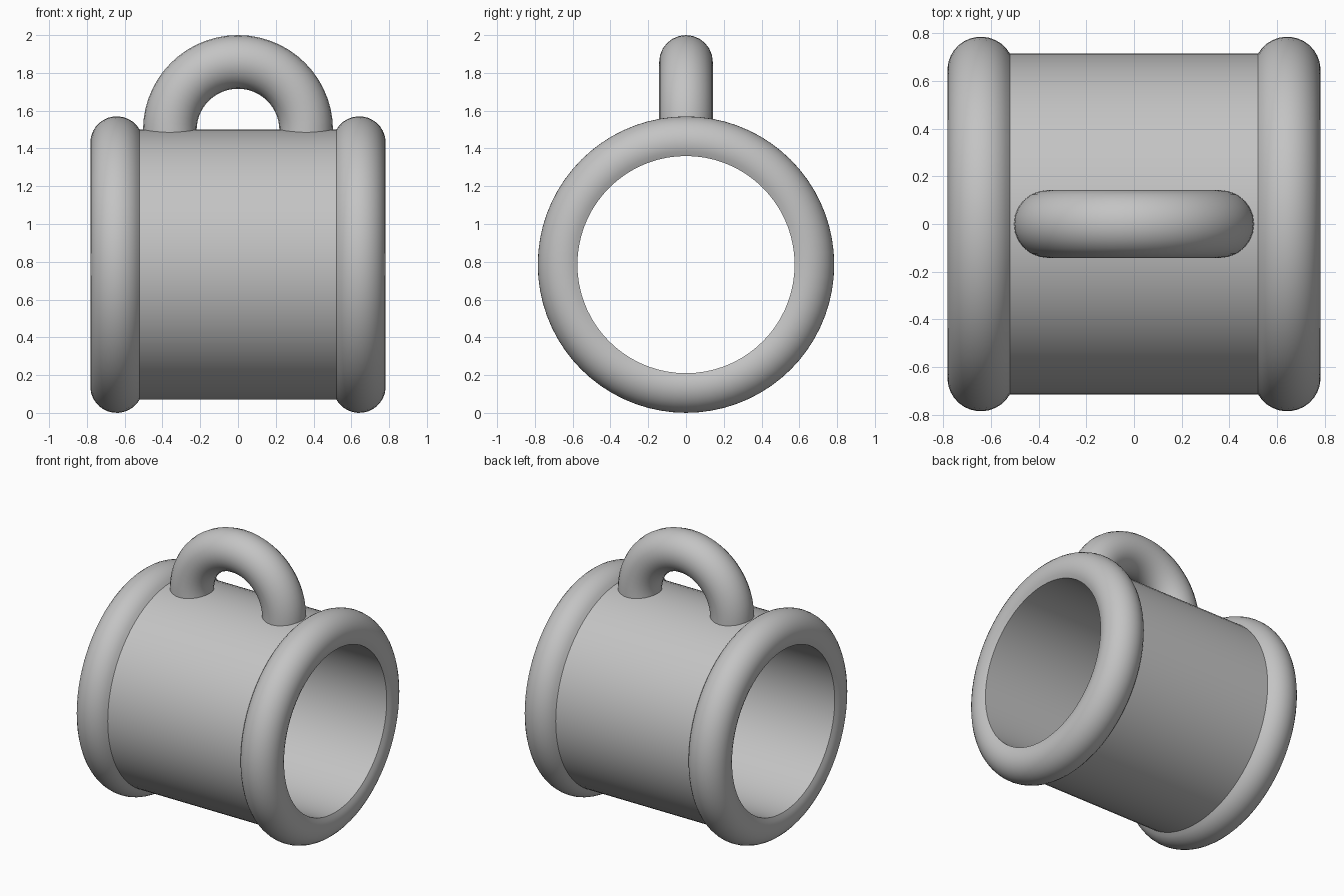
import bpy, bmesh, math
from mathutils import Matrix, Vector

cube = bpy.data.objects.get("Cube")
if cube:
    bpy.data.objects.remove(cube, do_unlink=True)

CENTRE_Z = 0.785       # barrel axis height
OUTER, BORE = 0.715, 0.575
RIM_X, RIM_R, RIM_T = 0.642, 0.645, 0.14
HANDLE_Z, HANDLE_R, HANDLE_T = 1.497, 0.361, 0.142

grey = bpy.data.materials.new("plain grey")
grey.use_nodes = True
colour = (0.55, 0.55, 0.55, 1.0)
grey.diffuse_color = colour
grey.node_tree.nodes["Principled BSDF"].inputs["Base Color"].default_value = colour


def finish(bm, name):
    """Turn a bmesh into a smooth grey object."""
    bmesh.ops.remove_doubles(bm, verts=bm.verts, dist=1e-5)
    bmesh.ops.recalc_face_normals(bm, faces=bm.faces)
    mesh = bpy.data.meshes.new(name)
    bm.to_mesh(mesh)
    bm.free()
    mesh.materials.append(grey)
    obj = bpy.data.objects.new(name, mesh)
    bpy.context.collection.objects.link(obj)
    bpy.ops.object.select_all(action='DESELECT')
    bpy.context.view_layer.objects.active = obj
    obj.select_set(True)
    bpy.ops.object.shade_smooth_by_angle(angle=math.radians(35))
    return obj


# Barrel: hollow tube with a round rim at each end, turned about the x axis
start = math.asin((BORE - RIM_R) / RIM_T)
end = math.pi - math.asin((OUTER - RIM_R) / RIM_T)
steps = 16
rim = []
for i in range(steps + 1):
    a = start + (end - start) * i / steps
    rim.append((RIM_X + RIM_T * math.cos(a), RIM_R + RIM_T * math.sin(a)))
profile = rim + [(-x, r) for x, r in reversed(rim)]

bm = bmesh.new()
verts = [bm.verts.new((x, 0, r)) for x, r in profile]
edges = [bm.edges.new((v, verts[i - 1])) for i, v in enumerate(verts)]
bmesh.ops.spin(bm, geom=verts + edges, cent=(0, 0, 0), axis=(1, 0, 0),
               angle=math.tau, steps=72, use_duplicate=False)
bmesh.ops.translate(bm, verts=bm.verts, vec=(0, 0, CENTRE_Z))
finish(bm, "barrel")

# Handle: half ring on top, its straight feet sunk into the barrel wall
bm = bmesh.new()
foot = bmesh.ops.create_circle(bm, cap_ends=True, segments=24, radius=HANDLE_T,
                               matrix=Matrix.Translation((-HANDLE_R, 0, HANDLE_Z - 0.06)))
ring = bmesh.ops.extrude_edge_only(bm, edges=list(bm.edges))["geom"]
ring_verts = [g for g in ring if isinstance(g, bmesh.types.BMVert)]
ring_edges = [e for e in bm.edges if all(v in ring_verts for v in e.verts)]
bmesh.ops.translate(bm, verts=ring_verts, vec=(0, 0, 0.06))
last = bmesh.ops.spin(bm, geom=ring_verts + ring_edges, cent=(0, 0, HANDLE_Z),
                      axis=(0, 1, 0), angle=math.pi, steps=28)["geom_last"]
last_edges = [g for g in last if isinstance(g, bmesh.types.BMEdge)]
tip = bmesh.ops.extrude_edge_only(bm, edges=last_edges)["geom"]
tip_verts = [g for g in tip if isinstance(g, bmesh.types.BMVert)]
bmesh.ops.translate(bm, verts=tip_verts, vec=(0, 0, -0.06))
tip_edges = [e for e in bm.edges if all(v in tip_verts for v in e.verts)]
bmesh.ops.contextual_create(bm, geom=tip_edges)
finish(bm, "handle")
